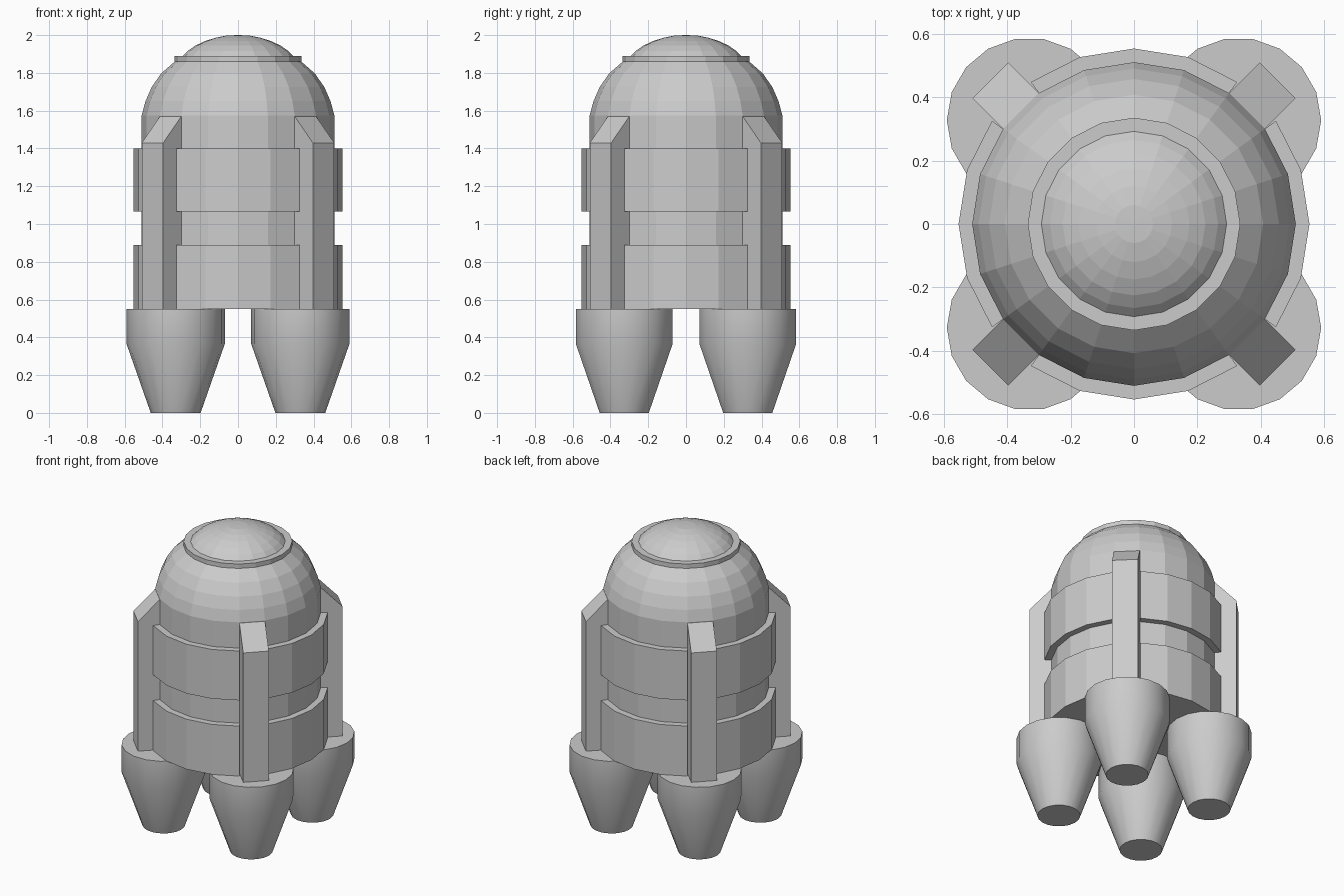
import bpy, bmesh
from math import cos, sin, pi, radians

if "Cube" in bpy.data.objects:
    bpy.data.objects.remove(bpy.data.objects["Cube"])

SIDES = 20
R_BODY, R_PANEL = 0.51, 0.553


def finish(name, bm):
    bmesh.ops.recalc_face_normals(bm, faces=bm.faces[:])
    me = bpy.data.meshes.new(name)
    bm.to_mesh(me)
    bm.free()
    ob = bpy.data.objects.new(name, me)
    bpy.context.collection.objects.link(ob)
    return ob


def lathe(name, profile, sides, cx=0, cy=0):
    """Revolve (radius, z) points, closing both ends."""
    bm = bmesh.new()
    rings = []
    for r, z in profile:
        rings.append([bm.verts.new((cx + r * cos(2 * pi * i / sides),
                                    cy + r * sin(2 * pi * i / sides), z))
                      for i in range(sides)])
    for a, b in zip(rings, rings[1:]):
        for i in range(sides):
            j = (i + 1) % sides
            bm.faces.new((a[i], a[j], b[j], b[i]))
    bm.faces.new(rings[0][::-1])
    if profile[-1][0] < 1e-3:
        bmesh.ops.remove_doubles(bm, verts=rings[-1], dist=0.002)
    else:
        bm.faces.new(rings[-1])
    return finish(name, bm)


def arc_panel(name, angle, z0, z1):
    """Curved plate covering four body segments."""
    bm = bmesh.new()
    cols = []
    for k in range(-2, 3):
        t = radians(angle + 18 * k)
        cols.append([bm.verts.new((r * cos(t), r * sin(t), z))
                     for r, z in ((R_BODY - 0.01, z0), (R_PANEL, z0),
                                  (R_PANEL, z1), (R_BODY - 0.01, z1))])
    for a, b in zip(cols, cols[1:]):
        for i in range(4):
            j = (i + 1) % 4
            bm.faces.new((a[i], a[j], b[j], b[i]))
    bm.faces.new(cols[0])
    bm.faces.new(cols[-1])
    return finish(name, bm)


def post(name, angle):
    """Upright with a sloped top, standing on one body segment."""
    t = radians(angle)
    side = [(0.49, 0.55), (0.64, 0.55), (0.64, 1.43), (0.504, 1.57), (0.49, 1.57)]
    bm = bmesh.new()
    ends = [[bm.verts.new((d * cos(t) - w * sin(t), d * sin(t) + w * cos(t), z))
             for d, z in side] for w in (-0.08, 0.08)]
    n = len(side)
    for i in range(n):
        j = (i + 1) % n
        bm.faces.new((ends[0][i], ends[0][j], ends[1][j], ends[1][i]))
    for e in ends:
        bm.faces.new(e)
    return finish(name, bm)


# Faceted hull with lower dome
lathe("hull", [(R_BODY, 0.55), (R_BODY, 1.575), (0.49, 1.65), (0.457, 1.725),
               (0.407, 1.797), (0.335, 1.86)], SIDES)
# Collar and cap on top
lathe("collar", [(0.335, 1.86), (0.335, 1.89), (0.29, 1.89)], SIDES)
lathe("cap", [(0.297, 1.885), (0.265, 1.917), (0.225, 1.945), (0.175, 1.968),
              (0.12, 1.986), (0.06, 1.998), (0.0, 2.0)], SIDES)

# Two bands of four plates
for q in range(4):
    arc_panel(f"lower_plate_{q}", 90 * q, 0.55, 0.89)
    arc_panel(f"upper_plate_{q}", 90 * q, 1.065, 1.40)

# Corner posts and engine nozzles
for q in range(4):
    a = 45 + 90 * q
    post(f"corner_post_{q}", a)
    cx, cy = (0.33 if cos(radians(a)) > 0 else -0.33), (0.327 if sin(radians(a)) > 0 else -0.327)
    noz = lathe(f"nozzle_{q}", [(0.132, 0), (0.26, 0.365), (0.26, 0.55)], 18, cx, cy)
    bpy.ops.object.select_all(action='DESELECT')
    noz.select_set(True)
    bpy.context.view_layer.objects.active = noz
    bpy.ops.object.shade_smooth_by_angle(angle=radians(35))
